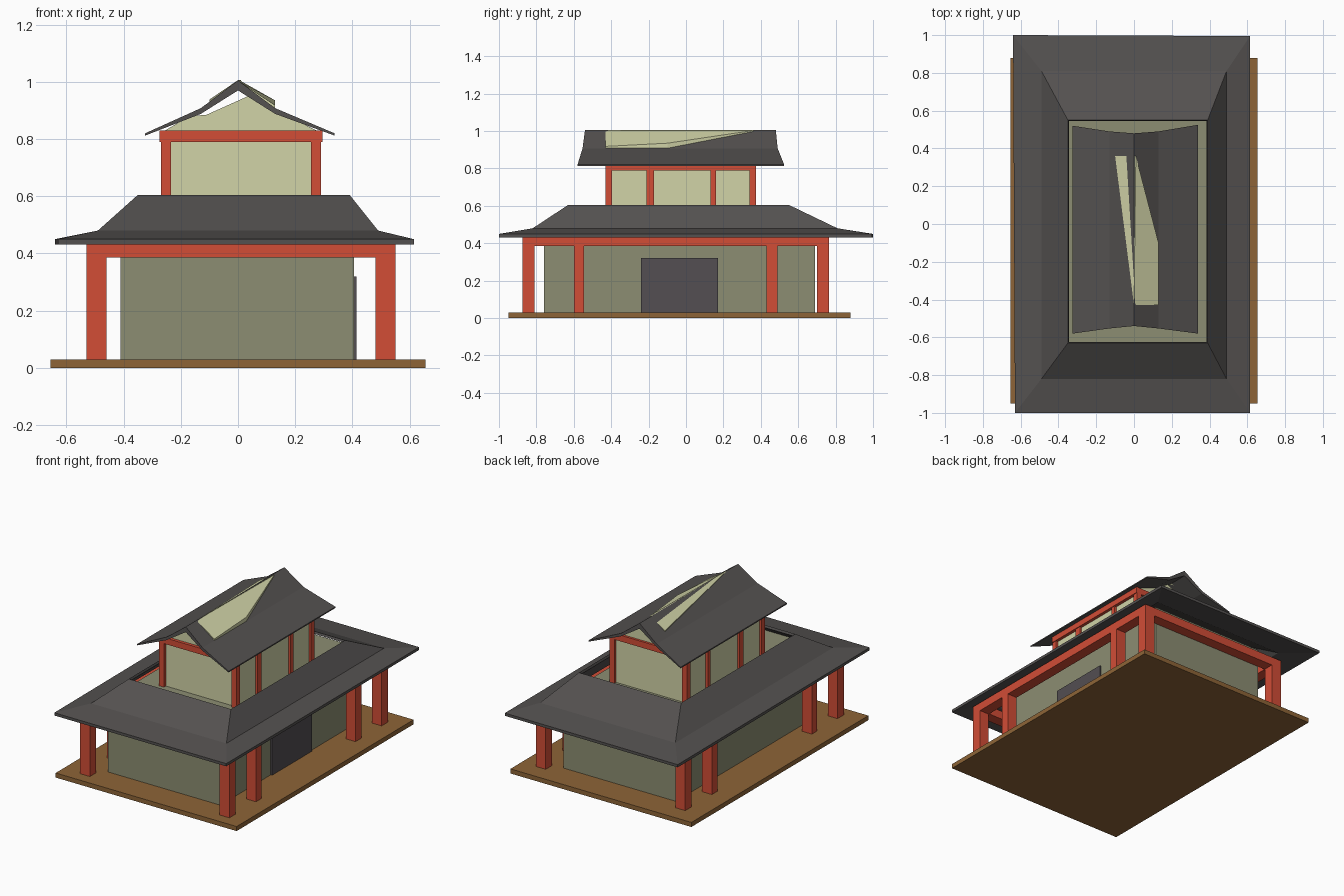
import bpy
import bmesh

old = bpy.data.objects.get("Cube")
if old:
    bpy.data.objects.remove(old, do_unlink=True)


def material(name, r, g, b):
    """Flat material from display values, stored as linear."""
    col = [((c / 255 + 0.055) / 1.055) ** 2.4 for c in (r, g, b)] + [1.0]
    m = bpy.data.materials.new(name)
    m.use_nodes = True
    m.diffuse_color = col
    m.node_tree.nodes["Principled BSDF"].inputs["Base Color"].default_value = col
    return m


RED = material("red_timber", 210, 77, 54)
ROOF = material("charcoal_tiles", 84, 81, 80)
DOOR = material("dark_door", 83, 78, 82)
WOOD = material("brown_floor", 141, 100, 55)
LOWER = material("olive_plaster", 140, 141, 114)
UPPER = material("pale_plaster", 209, 211, 167)


def finish(bm, name, mat):
    bmesh.ops.recalc_face_normals(bm, faces=bm.faces)
    me = bpy.data.meshes.new(name)
    bm.to_mesh(me)
    bm.free()
    me.materials.append(mat)
    ob = bpy.data.objects.new(name, me)
    bpy.context.collection.objects.link(ob)
    return ob


def box(name, mat, x0, x1, y0, y1, z0, z1):
    bm = bmesh.new()
    bmesh.ops.create_cube(bm, size=1)
    for v in bm.verts:
        v.co = [lo + (c + 0.5) * (hi - lo)
                for c, lo, hi in zip(v.co, (x0, y0, z0), (x1, y1, z1))]
    return finish(bm, name, mat)


def extrude(name, mat, points, offset):
    """Solid made by sweeping one polygon along an offset."""
    bm = bmesh.new()
    a = [bm.verts.new(p) for p in points]
    b = [bm.verts.new([c + o for c, o in zip(p, offset)]) for p in points]
    bm.faces.new(a)
    bm.faces.new(b[::-1])
    for i in range(len(a)):
        j = (i + 1) % len(a)
        bm.faces.new((a[i], a[j], b[j], b[i]))
    return finish(bm, name, mat)


def beam_ring(name, x0, x1, y0, y1, z0, z1, w):
    for side, xa, xb in (("left", x1 - w, x1), ("right", x0, x0 + w)):
        box(f"{name}_{side}", RED, xa, xb, y0, y1, z0, z1)
    for side, ya, yb in (("front", y0, y0 + w), ("back", y1 - w, y1)):
        box(f"{name}_{side}", RED, x0 + w, x1 - w, ya, yb, z0, z1)


def post_rows(name, x0, x1, w, spans, z0, z1):
    for i, (ya, yb) in enumerate(spans):
        box(f"{name}_right_{i}", RED, x0, x0 + w, ya, yb, z0, z1)
        box(f"{name}_left_{i}", RED, x1 - w, x1, ya, yb, z0, z1)


# Ground floor
box("floor", WOOD, -0.655, 0.655, -0.95, 0.88, 0, 0.03)
box("lower_walls", LOWER, -0.41, 0.405, -0.76, 0.69, 0.03, 0.505)
box("door", DOOR, 0.40, 0.415, -0.24, 0.17, 0.03, 0.32)
post_rows("lower_post", -0.53, 0.55, 0.07,
          [(-0.875, -0.81), (-0.60, -0.545), (0.43, 0.49), (0.70, 0.765)], 0.03, 0.39)
beam_ring("lower_beam", -0.53, 0.55, -0.875, 0.765, 0.385, 0.44, 0.07)

# Skirt roof: closed loft of rectangular rings (x0, x1, y0, y1, z)
rings = [
    (-0.63, 0.615, -1.0, 0.995, 0.432),
    (-0.63, 0.615, -1.0, 0.995, 0.450),
    (-0.49, 0.49, -0.82, 0.81, 0.480),
    (-0.35, 0.39, -0.63, 0.55, 0.605),
    (-0.345, 0.385, -0.625, 0.545, 0.590),
    (-0.48, 0.48, -0.81, 0.80, 0.462),
]
bm = bmesh.new()
loops = [[bm.verts.new(p) for p in ((x0, y0, z), (x1, y0, z), (x1, y1, z), (x0, y1, z))]
         for x0, x1, y0, y1, z in rings]
for v in (loops[0][3], loops[1][3]):      # stretched back corner
    v.co.x, v.co.y = -0.64, 1.0
for k, a in enumerate(loops):
    b = loops[(k + 1) % len(loops)]
    for i in range(4):
        j = (i + 1) % 4
        bm.faces.new((a[i], a[j], b[j], b[i]))
finish(bm, "lower_roof", ROOF)

# Upper storey
box("upper_walls", UPPER, -0.255, 0.275, -0.41, 0.36, 0.50, 0.83)
post_rows("upper_post", -0.27, 0.29, 0.035,
          [(-0.43, -0.395), (-0.21, -0.17), (0.13, 0.16), (0.34, 0.375)], 0.50, 0.80)
beam_ring("upper_beam", -0.275, 0.295, -0.43, 0.375, 0.79, 0.83, 0.035)
gable = [(-0.255, 0.83), (-0.17, 0.88), (-0.11, 0.885), (0.035, 0.95), (0.275, 0.83)]
extrude("gable", UPPER, [(x, -0.41, z) for x, z in gable], (0, 0.77, 0))

# Upper roof: five stations across, each (x, top z, bottom z, front y, back y)
stations = [
    (-0.325, 0.820, 0.812, -0.58, 0.52),
    (-0.13, 0.908, 0.888, -0.553, 0.49),
    (0.0, 1.005, 0.970, -0.54, 0.48),
    (0.13, 0.908, 0.888, -0.553, 0.49),
    (0.338, 0.820, 0.812, -0.58, 0.525),
]
bm = bmesh.new()
cuts = [[bm.verts.new(p) for p in ((x, yf, zt), (x, yb, zt), (x, yb, zb), (x, yf, zb))]
        for x, zt, zb, yf, yb in stations]
for a, b in zip(cuts, cuts[1:]):
    for i in range(4):
        j = (i + 1) % 4
        bm.faces.new((a[i], a[j], b[j], b[i]))
bm.faces.new(cuts[0])
bm.faces.new(cuts[-1])
finish(bm, "upper_roof", ROOF)

# Pale ridge panels showing through the tiles
extrude("ridge_panel_left", UPPER,
        [(0, -0.43, 1.004), (0.13, -0.43, 0.918), (0.13, -0.1, 0.935), (0.01, 0.36, 1.003)],
        (0, 0, -0.03))
extrude("ridge_panel_right", UPPER,
        [(0, -0.43, 1.006), (0.01, 0.36, 1.006), (-0.10, 0.36, 0.938)],
        (0, 0, -0.03))
